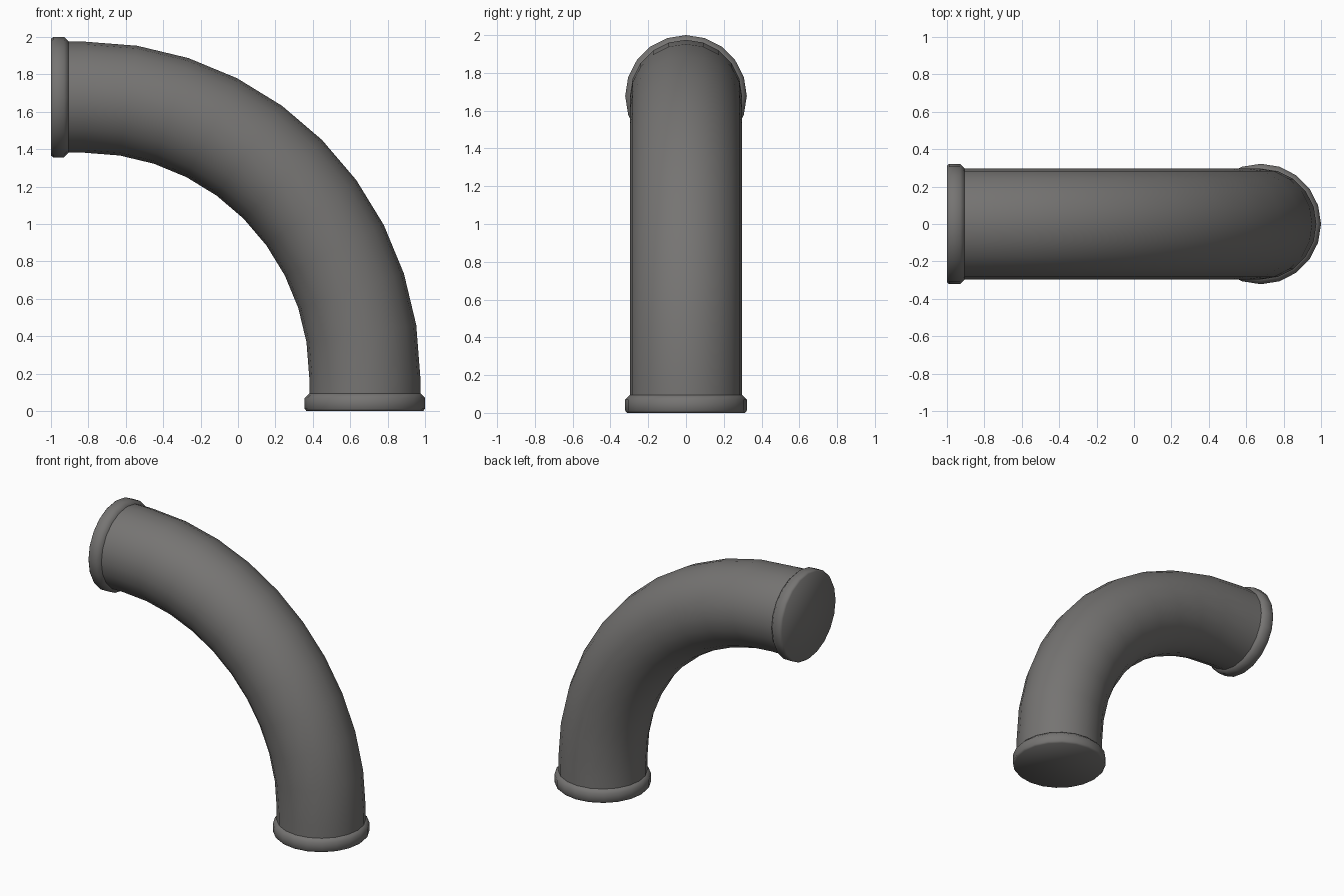
import bpy
import bmesh
from math import cos, sin, pi, radians
from mathutils import Vector

if "Cube" in bpy.data.objects:
    bpy.data.objects.remove(bpy.data.objects["Cube"], do_unlink=True)

SIDES = 20
PIPE_R = 0.297
BEND_CENTER = Vector((-0.82, 0, 0.18))
BEND_R = 1.498
BEND_STEPS = 10

grey = bpy.data.materials.new("warm dark grey")
grey.use_nodes = True
grey.diffuse_color = (0.18, 0.175, 0.17, 1)
grey.node_tree.nodes["Principled BSDF"].inputs["Base Color"].default_value = grey.diffuse_color


def station(angle, offset=0.0):
    """Centre and outward direction on the bend, shifted along its tangent."""
    out = Vector((cos(angle), 0, sin(angle)))
    along = Vector((-sin(angle), 0, cos(angle)))
    return BEND_CENTER + out * BEND_R + along * offset, out


def sweep(name, stations):
    """Skin capped rings given as (centre, outward direction, radius)."""
    bm = bmesh.new()
    side = Vector((0, 1, 0))
    rings = []
    for centre, out, radius in stations:
        turns = [2 * pi * i / SIDES for i in range(SIDES)]
        rings.append([bm.verts.new(centre + (out * cos(t) + side * sin(t)) * radius)
                      for t in turns])
    for a, b in zip(rings, rings[1:]):
        for i in range(SIDES):
            j = (i + 1) % SIDES
            bm.faces.new((a[i], a[j], b[j], b[i]))
    bm.faces.new(rings[0])
    bm.faces.new(rings[-1])
    bmesh.ops.recalc_face_normals(bm, faces=bm.faces)
    mesh = bpy.data.meshes.new(name)
    bm.to_mesh(mesh)
    bm.free()
    mesh.materials.append(grey)
    obj = bpy.data.objects.new(name, mesh)
    bpy.context.collection.objects.link(obj)
    bpy.ops.object.select_all(action='DESELECT')
    obj.select_set(True)
    bpy.context.view_layer.objects.active = obj
    bpy.ops.object.shade_smooth_by_angle(angle=radians(60))
    return obj


# Curved pipe with a short straight run at each end
path = [station(0, -0.13)]
path += [station(pi / 2 * i / BEND_STEPS) for i in range(BEND_STEPS + 1)]
path.append(station(pi / 2, 0.13))
sweep("pipe_bend", [(c, out, PIPE_R) for c, out in path])

# Collars: (distance from the pipe end, radius)
COLLAR = [(0, 0.312), (0.012, 0.322), (0.07, 0.322), (0.097, 0.295)]
for name, angle, sign in (("lower_collar", 0, -1), ("upper_collar", pi / 2, 1)):
    sweep(name, [(*station(angle, sign * (0.18 - d)), r) for d, r in COLLAR])
